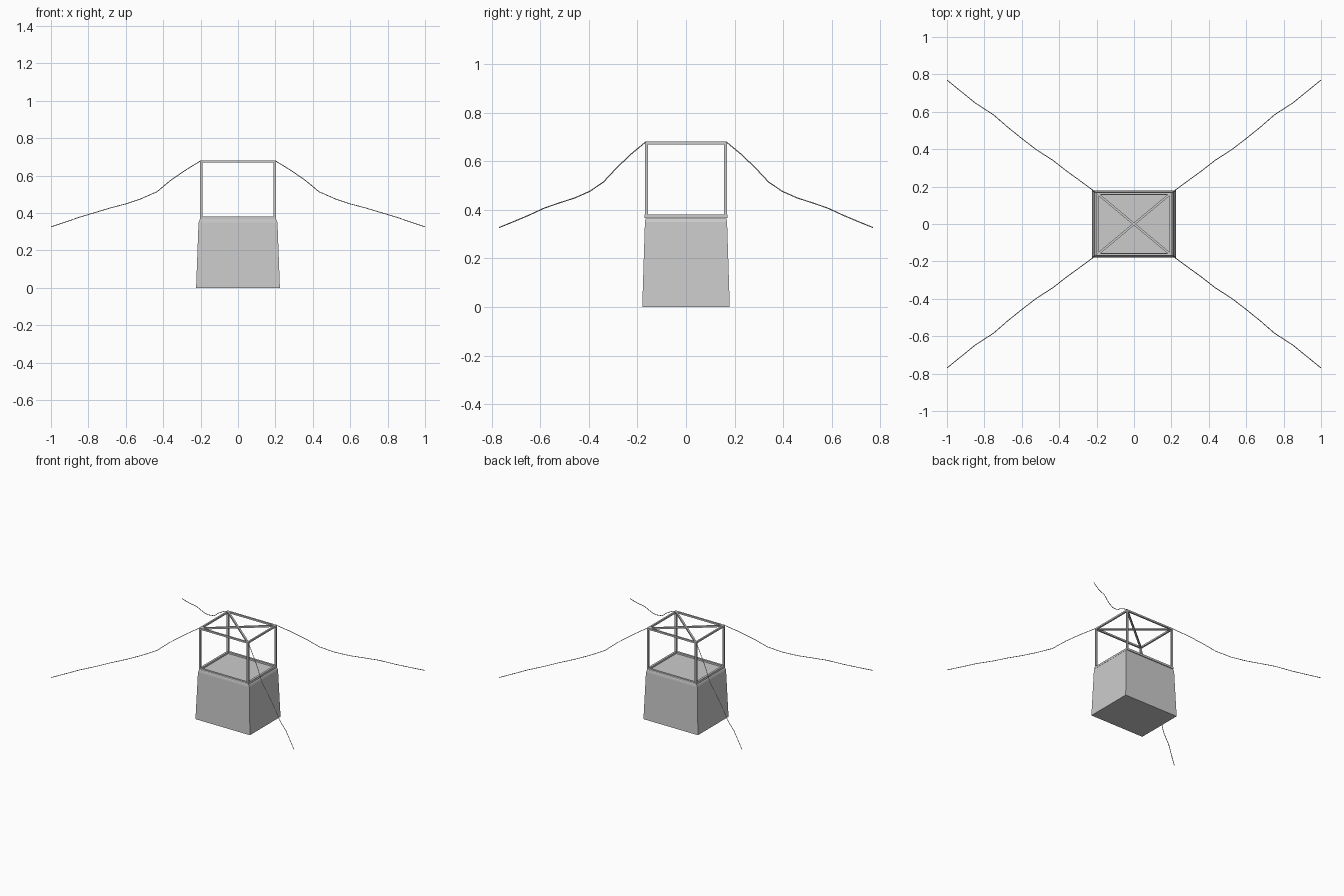
import bpy, bmesh
from mathutils import Vector

if "Cube" in bpy.data.objects:
    bpy.data.objects.remove(bpy.data.objects["Cube"])

def make_object(name, bm):
    bmesh.ops.recalc_face_normals(bm, faces=bm.faces)
    mesh = bpy.data.meshes.new(name)
    bm.to_mesh(mesh)
    bm.free()
    ob = bpy.data.objects.new(name, mesh)
    bpy.context.collection.objects.link(ob)
    return ob

def loft(name, sections):
    """Rectangular sections (half x, half y, z) joined into a closed solid."""
    bm = bmesh.new()
    rings = [[bm.verts.new((sx * hx, sy * hy, z))
              for sx, sy in ((-1, -1), (1, -1), (1, 1), (-1, 1))]
             for hx, hy, z in sections]
    for a, b in zip(rings, rings[1:]):
        for i in range(4):
            j = (i + 1) % 4
            bm.faces.new((a[i], a[j], b[j], b[i]))
    bm.faces.new(rings[0][::-1])
    bm.faces.new(rings[-1])
    return make_object(name, bm)

def bar(name, a, b, width):
    """Square bar running from a to b."""
    a, b = Vector(a), Vector(b)
    d = b - a
    bm = bmesh.new()
    bmesh.ops.create_cube(bm, size=1)
    ob = make_object(name, bm)
    rot = d.to_track_quat('Z', 'Y')
    for v in ob.data.vertices:
        v.co = rot @ Vector((v.co.x * width, v.co.y * width, v.co.z * d.length)) + (a + b) / 2
    return ob

def cable(name, points, radius):
    curve = bpy.data.curves.new(name, 'CURVE')
    curve.dimensions = '3D'
    curve.bevel_depth = radius
    curve.bevel_resolution = 1
    curve.use_fill_caps = True
    s = curve.splines.new('POLY')
    s.points.add(len(points) - 1)
    for p, co in zip(s.points, points):
        p.co = (*co, 1)
    ob = bpy.data.objects.new(name, curve)
    bpy.context.collection.objects.link(ob)

# Tapered basket with a softened upper edge
loft("basket", [(0.224, 0.18, 0), (0.211, 0.169, 0.35),
                (0.207, 0.167, 0.362), (0.2, 0.163, 0.369)])

# Rails around the basket rim and the top of the cage
X, Y, W = 0.196, 0.163, 0.013
LOW, HIGH = 0.374, 0.675
for label, z, w in (("lower", LOW, 0.015), ("upper", HIGH, 0.012)):
    for s in (-1, 1):
        bar(label + "_long_rail", (-X - w / 2, s * Y, z), (X + w / 2, s * Y, z), w)
        bar(label + "_side_rail", (s * X, -Y, z), (s * X, Y, z), w)

# Corner posts
for sx in (-1, 1):
    for sy in (-1, 1):
        bar("corner_post", (sx * X, sy * Y, LOW), (sx * X, sy * Y, HIGH), W)

# Diagonal roof braces
for s in (-1, 1):
    bar("roof_brace", (-X, -s * Y, HIGH), (X, s * Y, HIGH), 0.012)

# Four slack tether cables
path = [(0.2, 0.166, 0.679), (0.28, 0.225, 0.63), (0.36, 0.283, 0.575),
        (0.433, 0.34, 0.514), (0.52, 0.396, 0.476), (0.6, 0.457, 0.449),
        (0.68, 0.522, 0.428), (0.75, 0.583, 0.407), (0.85, 0.648, 0.377),
        (0.92, 0.705, 0.353), (0.999, 0.769, 0.327)]
for sx in (-1, 1):
    for sy in (-1, 1):
        cable("tether_cable", [(sx * x, sy * y, z) for x, y, z in path], 0.0022)
